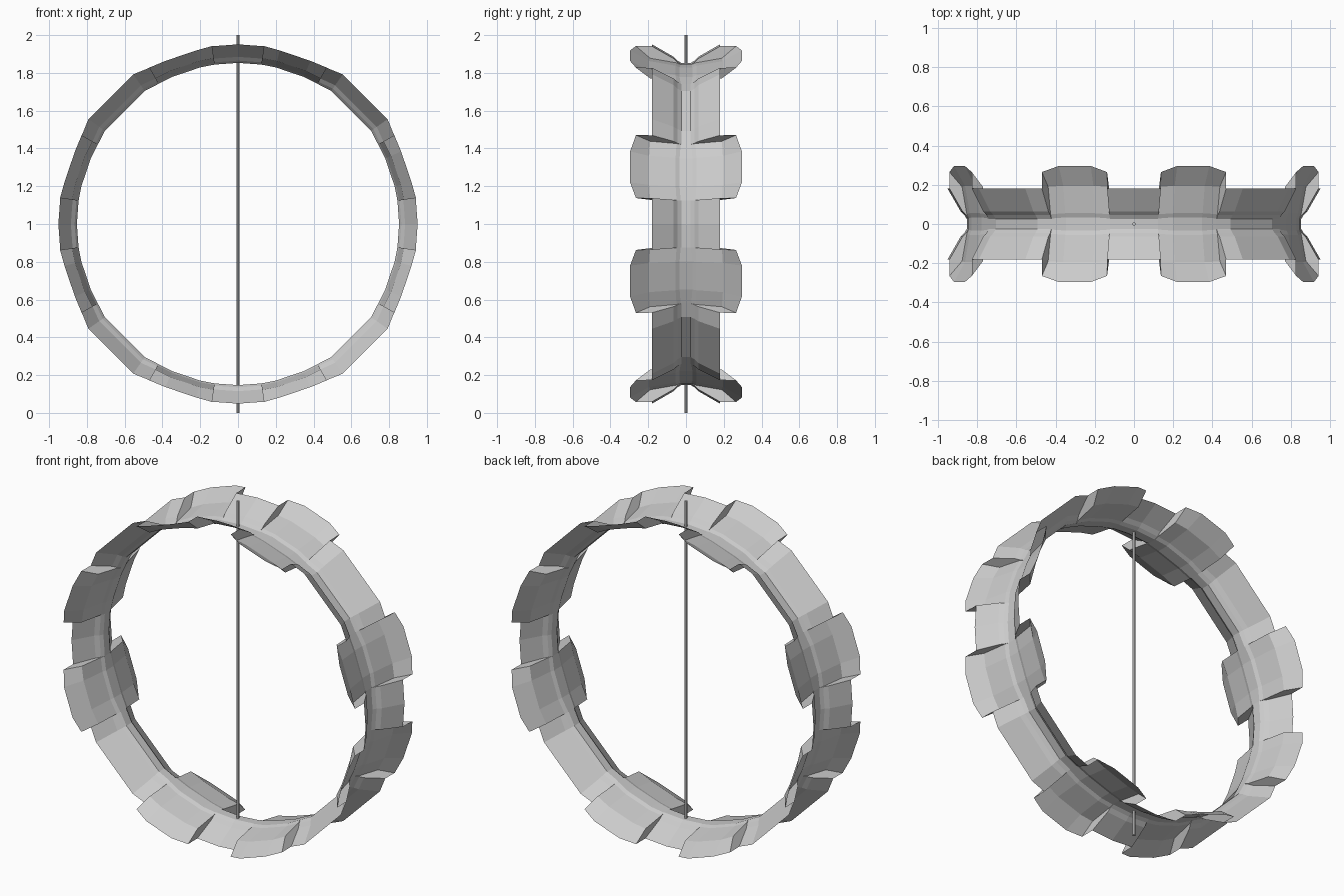
import bpy, bmesh
from math import sin, cos, radians, pi

if "Cube" in bpy.data.objects:
    bpy.data.objects.remove(bpy.data.objects["Cube"])

# Half cross-sections as (|y|, radius), from the centre channel out to the flared rim
RING = [(.025, .853), (.045, .865), (.065, .885), (.18, .951)]
BULGE = [(.025, .86), (.045, .875), (.065, .897), (.18, .967)]
TAB_END = [(.028, .853), (.05, .862), (.19, .887), (.265, .952)]
TAB_MID = [(.034, .853), (.055, .862), (.195, .887), (.296, .945)]

# Stations over 45 degrees; a doubled angle makes the radial wall beside a tab
EIGHTH = [(0, RING), (8.3, RING), (8.3, TAB_END), (13.5, TAB_MID),
          (24, TAB_MID), (29.6, TAB_END), (29.6, RING), (35, BULGE)]
QUARTER = EIGHTH + [(90 - a, p) for a, p in reversed(EIGHTH[1:])]
STATIONS = [(a + 90 * q, p) for q in range(4) for a, p in QUARTER]


def make_object(name, bm):
    bmesh.ops.recalc_face_normals(bm, faces=bm.faces)
    mesh = bpy.data.meshes.new(name)
    bm.to_mesh(mesh)
    bm.free()
    obj = bpy.data.objects.new(name, mesh)
    bpy.context.collection.objects.link(obj)
    return obj


# Flared ring with stepped tabs on both sides
bm = bmesh.new()
rows = []
for angle, half in STATIONS:
    a = radians(angle)
    full = [(-y, r) for y, r in reversed(half)] + half
    rows.append([bm.verts.new((r * cos(a), y, 1 + r * sin(a))) for y, r in full])
for i, row in enumerate(rows):
    nxt = rows[(i + 1) % len(rows)]
    for j in range(len(row) - 1):
        bm.faces.new((row[j], nxt[j], nxt[j + 1], row[j + 1]))
bmesh.ops.dissolve_degenerate(bm, dist=1e-5, edges=bm.edges)
make_object("flared_ring", bm)

# Thin vertical rod through the ring
bpy.ops.mesh.primitive_cylinder_add(vertices=8, radius=.009, depth=2, location=(0, 0, 1))
bpy.context.object.name = "centre_rod"
